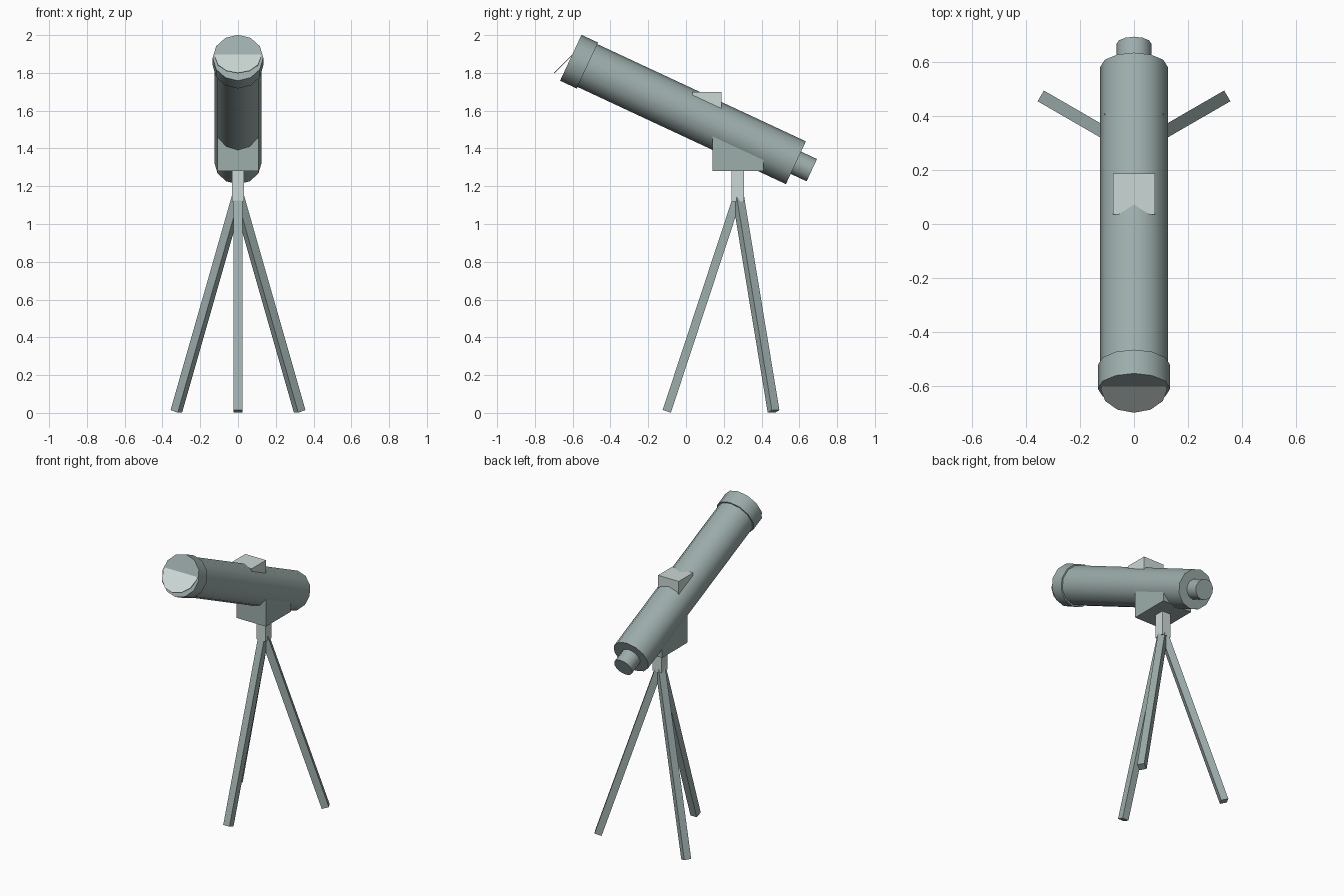
import bpy, bmesh, math
from mathutils import Vector, Matrix

if "Cube" in bpy.data.objects:
    bpy.data.objects.remove(bpy.data.objects["Cube"])


def material(name, rgb):
    m = bpy.data.materials.new(name)
    m.diffuse_color = (*rgb, 1.0)
    m.use_nodes = True
    m.node_tree.nodes["Principled BSDF"].inputs["Base Color"].default_value = m.diffuse_color
    return m


GREY = material("blue grey", (0.335, 0.42, 0.41))
PALE = material("pale grey", (0.60, 0.685, 0.665))


def finish(name, bm, mat, smooth=False):
    me = bpy.data.meshes.new(name)
    bmesh.ops.recalc_face_normals(bm, faces=bm.faces)
    bm.to_mesh(me)
    bm.free()
    me.materials.append(mat)
    if smooth:
        for p in me.polygons:
            p.use_smooth = True
        me.set_sharp_from_angle(angle=math.radians(40))
    ob = bpy.data.objects.new(name, me)
    bpy.context.collection.objects.link(ob)
    return ob


def box(name, lo, hi, mat):
    lo, hi = Vector(lo), Vector(hi)
    bm = bmesh.new()
    bmesh.ops.create_cube(bm, size=1, matrix=Matrix.Translation((lo + hi) / 2)
                          @ Matrix.Diagonal((*(hi - lo), 1)))
    return finish(name, bm, mat)


def cylinder(name, a, b, radius, mat, smooth=True):
    """12-sided cylinder between two points in the x = 0 plane."""
    a, b = Vector(a), Vector(b)
    d = b - a
    rot = Matrix.Rotation(-math.atan2(d.y, d.z), 4, 'X')
    bm = bmesh.new()
    bmesh.ops.create_cone(bm, cap_ends=True, segments=12, radius1=radius, radius2=radius,
                          depth=d.length, matrix=Matrix.Translation((a + b) / 2) @ rot)
    return finish(name, bm, mat, smooth)


# Optical tube, all measured along one tilted axis from the front opening
FRONT = Vector((0, -0.61, 1.88))
AXIS = Vector((0, math.cos(math.radians(25)), -math.sin(math.radians(25))))


def along(t):
    return FRONT + AXIS * t


cylinder("front_collar", along(0), along(0.097), 0.134, GREY)
cylinder("main_tube", along(0.03), along(1.315), 0.125, GREY)
cylinder("eyepiece", along(1.29), along(1.408), 0.065, GREY)

# Lens disc, tilted through the front opening
lens_n = Vector((0, -0.71, 0.704)) * 0.002
lens_c = Vector((0, -0.611, 1.886))
cylinder("lens_disc", lens_c - lens_n, lens_c + lens_n, 0.123, PALE, False)

# Finder block, mount block and post
box("finder_block", (-0.077, 0.035, 1.56), (0.077, 0.187, 1.70), PALE)
box("mount_block", (-0.109, 0.141, 1.28), (0.109, 0.409, 1.476), GREY)
box("mount_post", (-0.033, 0.242, 1.12), (0.033, 0.308, 1.30), PALE)

# Three splayed square legs, 120 degrees apart
HALF = 0.023
hub = Vector((0, 0.275, 1.15))
for name, ang in (("front_leg", -90), ("back_right_leg", 30), ("back_left_leg", 150)):
    tilt = math.atan2(0.377, 1.142)
    length = math.hypot(0.377, 1.142)
    bm = bmesh.new()
    bmesh.ops.create_cube(bm, size=1, matrix=Matrix.Translation(hub)
                          @ Matrix.Rotation(math.radians(ang), 4, 'Z')
                          @ Matrix.Rotation(-tilt, 4, 'Y')
                          @ Matrix.Translation((0, 0, -length / 2))
                          @ Matrix.Diagonal((HALF * 2, HALF * 2, length, 1)))
    finish(name, bm, GREY)
